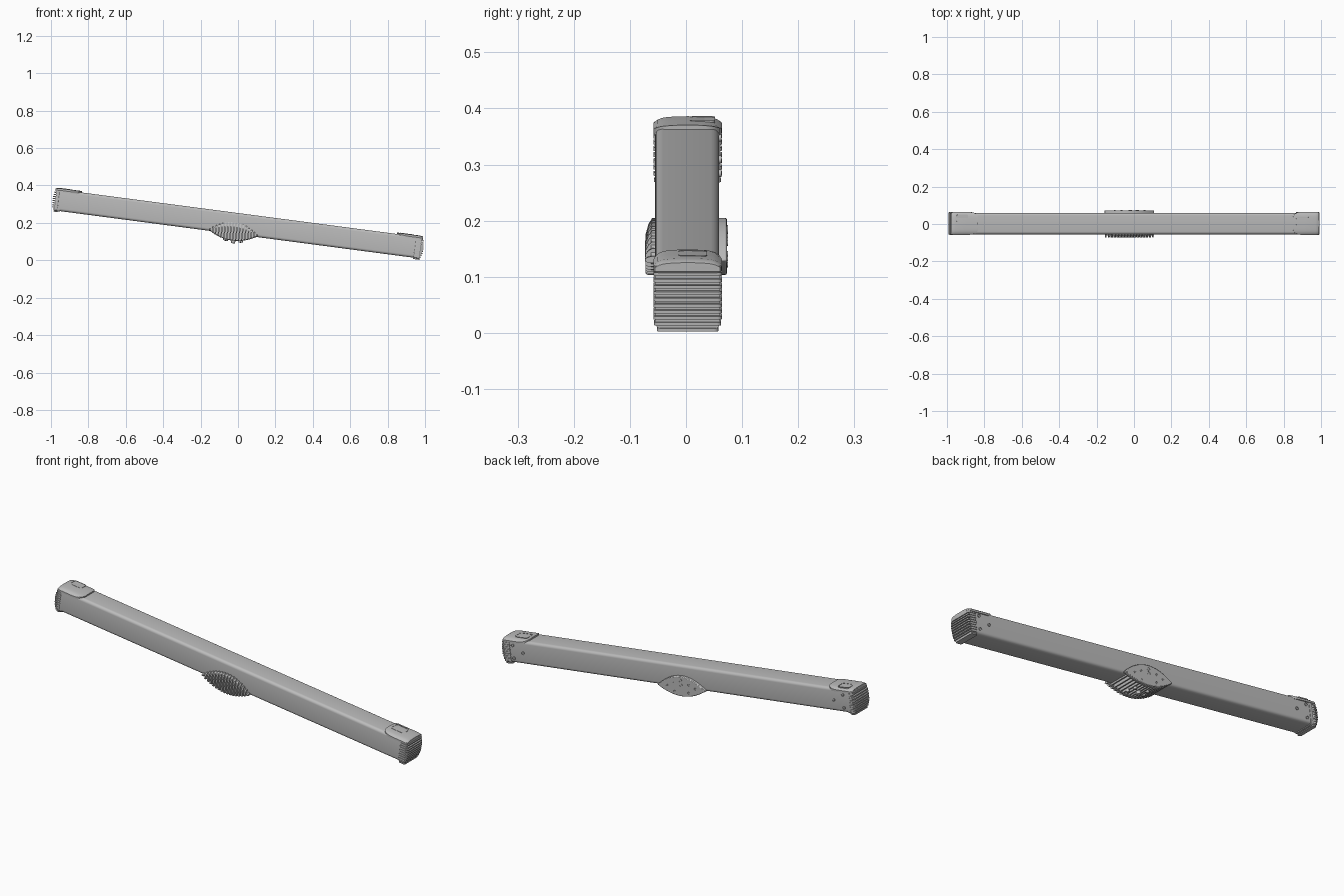
import bpy, bmesh
from math import radians, sin, cos, pi
from mathutils import Matrix, Vector

cube = bpy.data.objects.get("Cube")
if cube:
    bpy.data.objects.remove(cube, do_unlink=True)

grey = bpy.data.materials.new("mid_grey")
grey.use_nodes = True
colour = (0.5, 0.5, 0.5, 1)
grey.diffuse_color = colour
grey.node_tree.nodes["Principled BSDF"].inputs["Base Color"].default_value = colour

# Everything is built along a level bar, then tilted as a whole
TILT = Matrix.Translation((0, 0, 0.194)) @ Matrix.Rotation(radians(7.5), 4, 'Y')
YC = 0.003


def finish(name, bm, bevel=0):
    bmesh.ops.recalc_face_normals(bm, faces=bm.faces)
    bm.transform(TILT)
    mesh = bpy.data.meshes.new(name)
    bm.to_mesh(mesh)
    bm.free()
    mesh.materials.append(grey)
    obj = bpy.data.objects.new(name, mesh)
    bpy.context.collection.objects.link(obj)
    if bevel:
        mod = obj.modifiers.new("edge", 'BEVEL')
        mod.width, mod.segments, mod.angle_limit = bevel, 2, radians(50)
    bpy.ops.object.select_all(action='DESELECT')
    obj.select_set(True)
    bpy.context.view_layer.objects.active = obj
    bpy.ops.object.shade_smooth_by_angle(angle=radians(35))
    return obj


def loft(bm, rings):
    """Skin a run of equal rings and close both ends."""
    loops = [[bm.verts.new(p) for p in ring] for ring in rings]
    n = len(loops[0])
    for a, b in zip(loops, loops[1:]):
        for i in range(n):
            j = (i + 1) % n
            bm.faces.new((a[i], a[j], b[j], b[i]))
    bm.faces.new(loops[0])
    return bm.faces.new(loops[-1])


def prism(bm, pts, axis, lo, hi):
    """Extrude a 2D outline along x, y or z."""
    def place(p, d):
        c = list(p)
        c.insert("xyz".index(axis), d)
        return Vector(c)
    return loft(bm, [[place(p, d) for p in pts] for d in (lo, hi)])


def rounded(x0, x1, y0, y1, r, steps=5):
    pts = []
    corners = [(x1 - r, y1 - r), (x0 + r, y1 - r), (x0 + r, y0 + r), (x1 - r, y0 + r)]
    for k, (cx, cy) in enumerate(corners):
        for i in range(steps + 1):
            a = (k + i / steps) * pi / 2
            pts.append((cx + r * cos(a), cy + r * sin(a)))
    return pts


def circle(cx, cy, r, n=16):
    return [(cx + r * cos(2 * pi * i / n), cy + r * sin(2 * pi * i / n)) for i in range(n)]


def screw(bm, u, v, r, lo, hi):
    """Round head on the back face with a sunken centre."""
    head = prism(bm, circle(u, v, r), 'y', lo, hi)
    bmesh.ops.inset_individual(bm, faces=[head], thickness=r * 0.4, depth=0)
    bmesh.ops.translate(bm, verts=head.verts, vec=(0, -0.003, 0))


# Long hollow-section bar
bm = bmesh.new()
prism(bm, rounded(-0.055, 0.059, -0.056, 0.058, 0.014), 'x', -0.97, 0.97)
finish("beam", bm)

# Ribbed caps, top pads and screws at both ends
for side, s in (("left", 1), ("right", -1)):
    bm = bmesh.new()
    prism(bm, rounded(YC - 0.058, YC + 0.058, -0.06, 0.058, 0.014), 'x', s * 0.955, s * 0.985)
    finish(side + "_cap_core", bm)

    bm = bmesh.new()
    count = 11
    for i in range(count):
        v = -0.0605 + i * 0.0112
        t = v / 0.06
        end = 1.0 - 0.012 * t * t
        half = 0.061 - 0.006 * abs(t) ** 8
        start = 0.952 if s > 0 else 0.966
        u0, u1 = sorted((s * start, s * end))
        prism(bm, rounded(u0, u1, YC - half, YC + half, 0.008, 4), 'z', v - 0.003, v + 0.003)
    finish(side + "_cap_ribs", bm)

    bm = bmesh.new()
    rings = []
    stations = [(0.85, 0.55), (0.853, 0.7), (0.86, 0.84), (0.872, 0.94), (0.89, 0.99),
                (0.91, 1), (0.97, 1), (0.985, 0.99), (0.991, 0.95)]
    for u, w in stations:
        drop = 0.005 if u > 0.99 else 0.002 if u > 0.98 else 0
        ring = []
        for i in range(17):
            t = w * (i / 8 - 1)
            ring.append((s * u, YC + 0.061 * t, 0.066 - drop - 0.004 * t * t - 0.008 * abs(t) ** 8))
        ring += [(s * u, YC + 0.061 * w, 0.045), (s * u, YC - 0.061 * w, 0.045)]
        rings.append(ring)
    loft(bm, rings)
    finish(side + "_cap_pad", bm)

    # Sunken button window in the pad
    bm = bmesh.new()
    if s > 0:
        outline = rounded(0.866, 0.937, -0.013, 0.037, 0.01)
    else:
        outline = rounded(-0.965, -0.903, 0.007, 0.052, 0.01)
    top = prism(bm, outline, 'z', 0.056, 0.067)
    bmesh.ops.inset_individual(bm, faces=[top], thickness=0.005, depth=0)
    bmesh.ops.translate(bm, verts=top.verts, vec=(0, 0, -0.002))
    finish(side + "_pad_window", bm)

    bm = bmesh.new()
    for u, v in ((0.935, 0.032), (0.935, -0.032), (0.88, 0)):
        screw(bm, s * u, v, 0.007, 0.05, 0.063)
    finish(side + "_cap_screws", bm)


# Central hub: lens outline hanging from the lower edge of the bar
HU, HALF, MID = -0.018, 0.135, -0.05


def upper(t):
    return MID + 0.057 * (1 - t * t)


def lower(t):
    return MID - 0.042 * (1 - t * t)


def lens(scale, n=24):
    ts = [2 * i / n - 1 for i in range(n + 1)]
    pts = [(t, upper(t)) for t in ts] + [(t, lower(t)) for t in reversed(ts[1:-1])]
    return [(HU + HALF * scale * t, MID + (v - MID) * scale) for t, v in pts]


bm = bmesh.new()
prism(bm, lens(1), 'y', 0.055, 0.073)
finish("hub_back_plate", bm, 0.003)

bm = bmesh.new()
prism(bm, lens(0.96), 'y', -0.062, -0.05)
finish("hub_front_plate", bm)

# Upright slats wrapping the front and running under the bar
bm = bmesh.new()
slats = 17
for i in range(slats):
    t = 0.94 * (2 * i / (slats - 1) - 1)
    u, hi, lo = HU + HALF * t, upper(t), lower(t)
    rise = hi - MID
    section = [(-0.054, MID), (-0.054, hi), (-0.06, hi), (-0.067, hi - 0.2 * rise),
               (-0.072, hi - 0.55 * rise), (-0.073, MID), (-0.072, lo + 0.003),
               (-0.068, lo), (0.057, lo), (0.057, MID)]
    prism(bm, section, 'x', u - 0.0035, u + 0.0035)
finish("hub_slats", bm)

# Fixings on the back plate and underneath
bm = bmesh.new()
for v in (-0.012, -0.034):
    screw(bm, HU, v, 0.008, 0.06, 0.0745)
for d, v in ((0.045, -0.03), (0.08, -0.045), (0.04, -0.07)):
    for s in (1, -1):
        screw(bm, HU + s * d, v, 0.005, 0.06, 0.0745)
finish("hub_back_screws", bm)

bm = bmesh.new()
for u, y, r, low in ((-0.013, 0.0, 0.011, -0.106), (-0.05, 0.02, 0.008, -0.098),
                     (0.022, 0.02, 0.008, -0.098), (-0.06, -0.02, 0.008, -0.096),
                     (0.03, -0.02, 0.008, -0.096)):
    prism(bm, circle(u, y, r), 'z', low, MID)
finish("hub_under_bolts", bm, 0.002)
